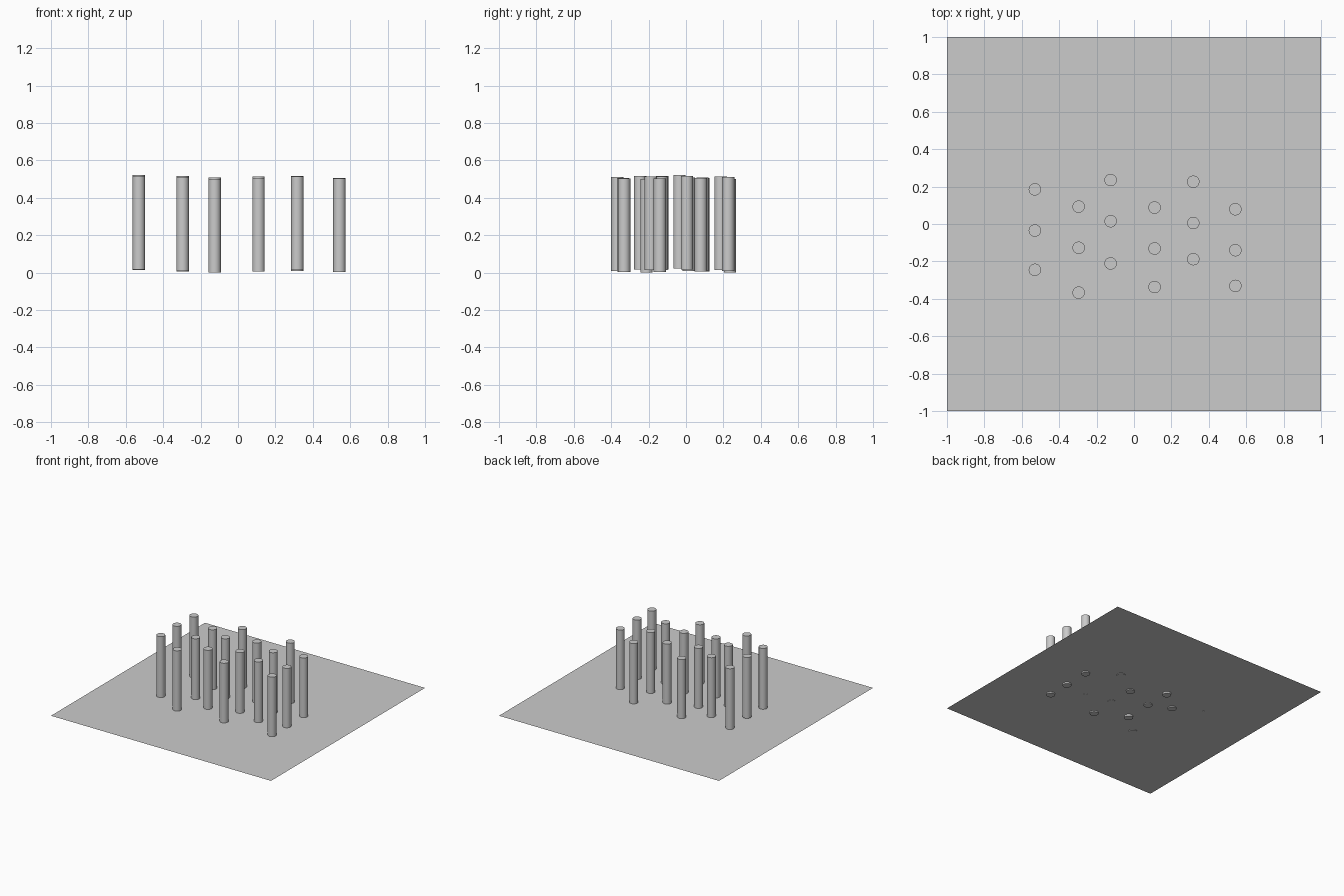
import bpy
import math

if "Cube" in bpy.data.objects:
    bpy.data.objects.remove(bpy.data.objects["Cube"], do_unlink=True)

GREY = (0.6, 0.6, 0.6, 1)
grey = bpy.data.materials.new("plain grey")
grey.use_nodes = True
grey.diffuse_color = GREY
grey.node_tree.nodes["Principled BSDF"].inputs["Base Color"].default_value = GREY

RADIUS, HEIGHT, GROUND_Z = 0.033, 0.5, 0.015

# Thin ground sheet
bpy.ops.mesh.primitive_plane_add(size=2, location=(0, 0, GROUND_Z))
ground = bpy.context.object
ground.name = "ground_sheet"
ground.data.materials.append(grey)

# Columns of posts: x, then (y, foot height) from back to front
columns = [
    (-0.53, [(0.185, 0.014), (-0.035, 0.022), (-0.245, 0.017)]),
    (-0.296, [(0.093, 0.007), (-0.127, 0.017), (-0.367, 0.01)]),
    (-0.125, [(0.235, 0.0), (0.015, 0.008), (-0.211, 0.0)]),
    (0.11, [(0.088, 0.008), (-0.131, 0.013), (-0.337, 0.005)]),
    (0.317, [(0.226, 0.01), (0.005, 0.016), (-0.188, 0.014)]),
    (0.542, [(0.079, 0.005), (-0.14, 0.003), (-0.331, 0.004)]),
]


def add_post(name, x, y, foot):
    bpy.ops.mesh.primitive_cylinder_add(
        vertices=32, radius=RADIUS, depth=HEIGHT,
        location=(x, y, foot + HEIGHT / 2))
    post = bpy.context.object
    post.name = name
    post.data.materials.append(grey)
    bpy.ops.object.shade_smooth_by_angle(angle=math.radians(30))


# Round posts standing through the sheet
for c, (x, posts) in enumerate(columns, 1):
    for (y, foot), row in zip(posts, ("back", "middle", "front")):
        add_post(f"post_{row}_{c}", x, y, foot)
